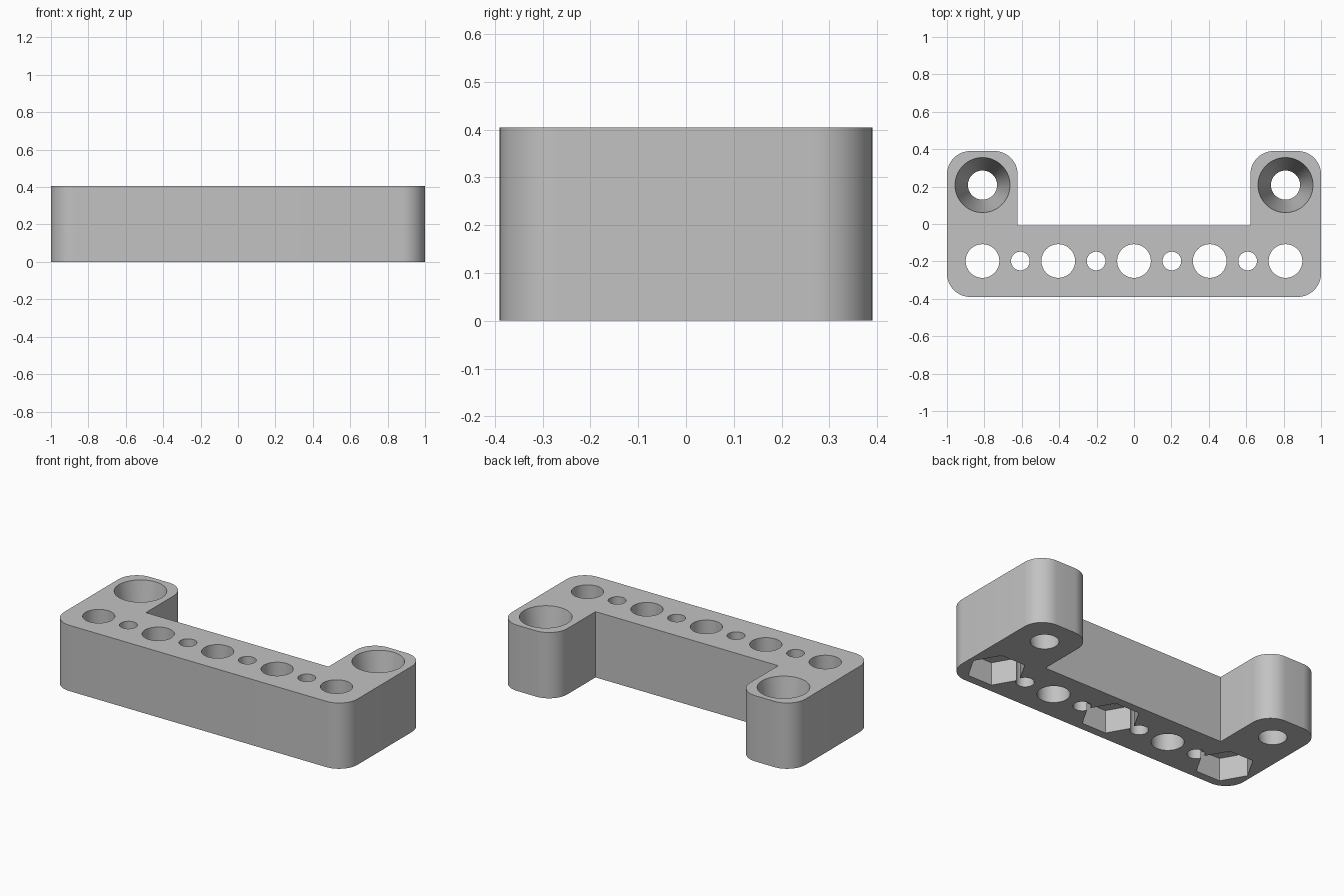
import bpy
import bmesh
from math import cos, sin, pi, radians

cube = bpy.data.objects.get("Cube")
if cube:
    bpy.data.objects.remove(cube, do_unlink=True)

HEIGHT = 0.405
PITCH = 0.405
BAR_Y = -0.198
ARM_X, ARM_Y = 0.81, 0.208
CORNER = 0.125

grey = bpy.data.materials.new("plain grey")
grey.use_nodes = True
colour = (0.54, 0.54, 0.54, 1)
grey.diffuse_color = colour
grey.node_tree.nodes["Principled BSDF"].inputs["Base Color"].default_value = colour


def mesh_object(name, bm):
    mesh = bpy.data.meshes.new(name)
    bmesh.ops.recalc_face_normals(bm, faces=bm.faces)
    bm.to_mesh(mesh)
    bm.free()
    mesh.materials.append(grey)
    obj = bpy.data.objects.new(name, mesh)
    bpy.context.collection.objects.link(obj)
    return obj


def arc(cx, cy, start):
    """Quarter-round corner, counter-clockwise from the start angle."""
    steps = 12
    return [(cx + CORNER * cos(start + i * pi / 2 / steps),
             cy + CORNER * sin(start + i * pi / 2 / steps))
            for i in range(steps + 1)]


def cutter(x, y, r_low, r_high, z_low, z_high, sides=64):
    """Straight or tapered tool that is cut out of the bracket."""
    bm = bmesh.new()
    rings = []
    for r, z in ((r_low, z_low), (r_high, z_high)):
        rings.append([bm.verts.new((x + r * cos(2 * pi * i / sides),
                                    y + r * sin(2 * pi * i / sides), z))
                      for i in range(sides)])
    low, high = rings
    bm.faces.new(low[::-1])
    bm.faces.new(high)
    for i in range(sides):
        j = (i + 1) % sides
        bm.faces.new((low[i], low[j], high[j], high[i]))
    tool = mesh_object("hole_cutter", bm)
    tool.hide_render = True
    return tool


# U-shaped bracket: front bar with two rounded arms
side, back, inner, notch = 1.0, 0.39, 0.622, -0.008
c = CORNER
outline = (arc(side - c, -back + c, -pi / 2)
           + arc(side - c, back - c, 0)
           + arc(inner + c, back - c, pi / 2)
           + [(inner, notch), (-inner, notch)]
           + arc(-inner - c, back - c, 0)
           + arc(-side + c, back - c, pi / 2)
           + arc(-side + c, -back + c, pi))
bm = bmesh.new()
base = bm.faces.new([bm.verts.new((x, y, 0)) for x, y in outline])
top = bmesh.ops.extrude_face_region(bm, geom=[base], use_keep_orig=True)["geom"]
for v in top:
    if isinstance(v, bmesh.types.BMVert):
        v.co.z = HEIGHT
bracket = mesh_object("bracket", bm)

tools = []
over = 0.05
# Large holes along the bar, with nut pockets under every second one
for i in range(-2, 3):
    tools.append(cutter(i * PITCH, BAR_Y, 0.09, 0.09, -over, HEIGHT + over))
    if i % 2 == 0:
        tools.append(cutter(i * PITCH, BAR_Y, 0.163, 0.163, -over, 0.14, 6))
# Small holes between them
for i in range(4):
    tools.append(cutter((i - 1.5) * PITCH, BAR_Y, 0.05, 0.05, -over, HEIGHT + over))
# Tapered screw holes in the arms
slope = (0.147 - 0.078) / HEIGHT
for sx in (-1, 1):
    tools.append(cutter(sx * ARM_X, ARM_Y, 0.078 - slope * over,
                        0.147 + slope * over, -over, HEIGHT + over))

# Cut the holes
bpy.ops.object.select_all(action='DESELECT')
bpy.context.view_layer.objects.active = bracket
bracket.select_set(True)
for tool in tools:
    mod = bracket.modifiers.new("hole", 'BOOLEAN')
    mod.operation = 'DIFFERENCE'
    mod.solver = 'EXACT'
    mod.object = tool
    bpy.ops.object.modifier_apply(modifier=mod.name)
for tool in tools:
    bpy.data.objects.remove(tool, do_unlink=True)

bpy.ops.object.shade_smooth_by_angle(angle=radians(30))
